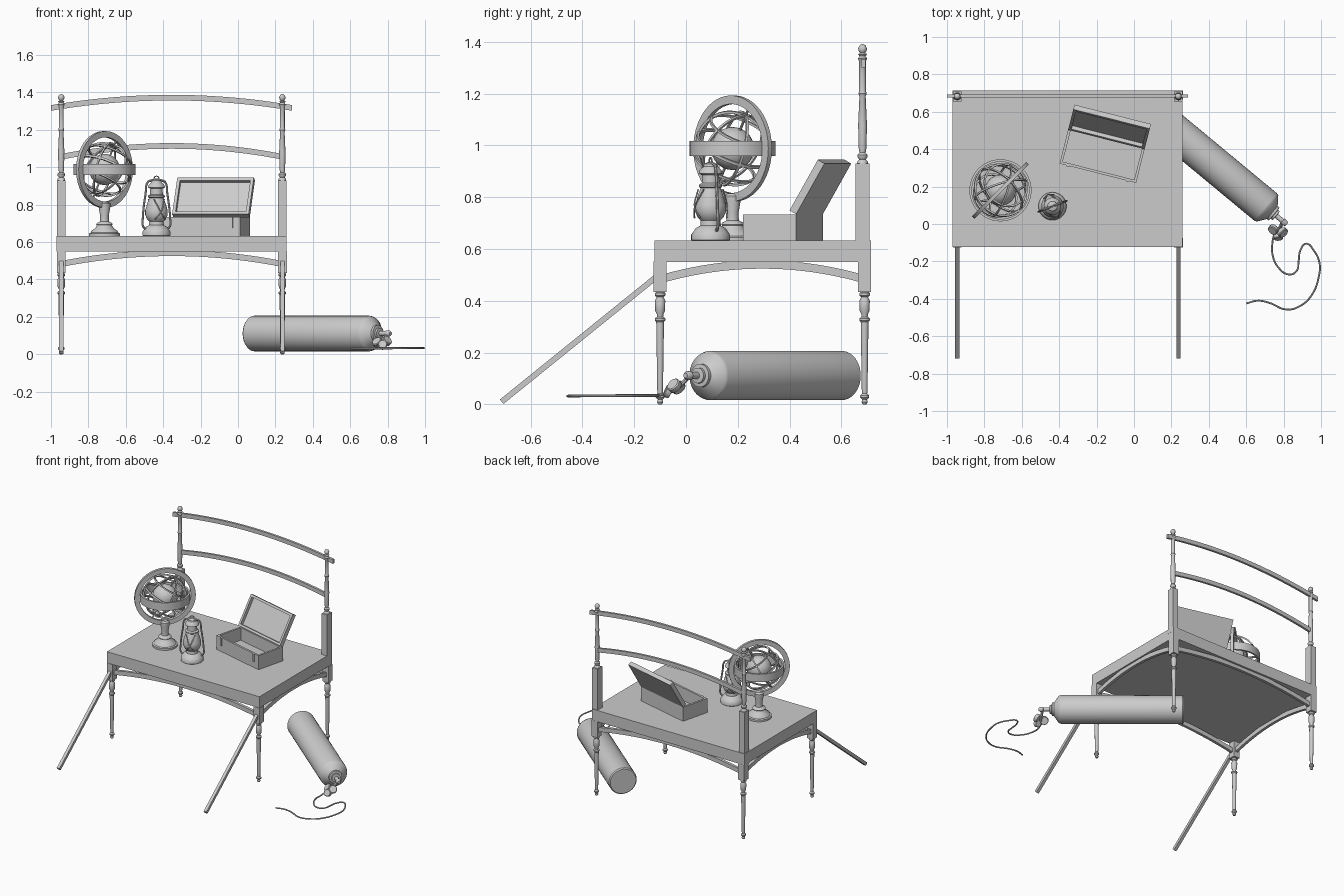
import bpy, bmesh, math
from mathutils import Vector, Matrix

if "Cube" in bpy.data.objects:
    bpy.data.objects.remove(bpy.data.objects["Cube"])


def finish(name, bm, mat=None):
    bmesh.ops.recalc_face_normals(bm, faces=bm.faces)
    me = bpy.data.meshes.new(name)
    bm.to_mesh(me)
    bm.free()
    ob = bpy.data.objects.new(name, me)
    if mat is not None:
        ob.matrix_world = mat
    bpy.context.collection.objects.link(ob)
    return ob


def box(name, lo, hi, mat=None):
    bm = bmesh.new()
    bmesh.ops.create_cube(bm, size=1)
    lo, hi = Vector(lo), Vector(hi)
    for v in bm.verts:
        v.co = (lo + hi) / 2 + v.co * (hi - lo)
    return finish(name, bm, mat)


def aim(start, direction):
    """Matrix placing local z along a direction."""
    return Matrix.Translation(start) @ Vector(direction).to_track_quat('Z', 'Y').to_matrix().to_4x4()


def lathe(name, profile, mat=None, n=24, closed=False):
    """Turn (radius, z) points; closed makes a ring section, otherwise ends are capped."""
    bm = bmesh.new()
    loops = [[bm.verts.new((r * math.cos(2 * math.pi * i / n), r * math.sin(2 * math.pi * i / n), z))
              for i in range(n)] for r, z in profile]
    for a, b in zip(loops, loops[1:] + (loops[:1] if closed else [])):
        for i in range(n):
            j = (i + 1) % n
            bm.faces.new((a[i], a[j], b[j], b[i]))
    if not closed:
        bm.faces.new(loops[0])
        bm.faces.new(loops[-1])
    return finish(name, bm, mat)


def ring(name, r_in, r_out, h, mat, n=48):
    return lathe(name, [(r_in, -h / 2), (r_out, -h / 2), (r_out, h / 2), (r_in, h / 2)], mat, n, True)


def arch(name, p, q, z_end, z_mid, height, depth, n=20):
    """Bowed rectangular bar between two plan points; z values are the bar centre."""
    bm = bmesh.new()
    p, q = Vector(p), Vector(q)
    d = (q - p).normalized()
    side = Vector((-d.y, d.x)) * depth / 2
    rows = []
    for i in range(n + 1):
        t = i / n
        c = p.lerp(q, t)
        z = z_end + (z_mid - z_end) * 4 * t * (1 - t)
        rows.append([bm.verts.new((c.x + s * side.x, c.y + s * side.y, z + k * height / 2))
                     for s, k in ((-1, -1), (1, -1), (1, 1), (-1, 1))])
    for a, b in zip(rows, rows[1:]):
        for i in range(4):
            bm.faces.new((a[i], a[(i + 1) % 4], b[(i + 1) % 4], b[i]))
    bm.faces.new(rows[0])
    bm.faces.new(rows[-1])
    return finish(name, bm)


def tube(name, pts, r, mat=None, smooth=True):
    cu = bpy.data.curves.new(name, 'CURVE')
    cu.dimensions = '3D'
    cu.bevel_depth, cu.bevel_resolution, cu.use_fill_caps = r, 2, True
    cu.resolution_u = 6
    sp = cu.splines.new('BEZIER' if smooth else 'POLY')
    points = sp.bezier_points if smooth else sp.points
    points.add(len(pts) - 1)
    for b, co in zip(points, pts):
        if smooth:
            b.co = co
            b.handle_left_type = b.handle_right_type = 'AUTO'
        else:
            b.co = (*co, 1)
    tmp = bpy.data.objects.new(name + "_curve", cu)
    bpy.context.collection.objects.link(tmp)
    me = bpy.data.meshes.new_from_object(tmp.evaluated_get(bpy.context.evaluated_depsgraph_get()))
    bpy.data.objects.remove(tmp)
    ob = bpy.data.objects.new(name, me)
    if mat is not None:
        ob.matrix_world = mat
    bpy.context.collection.objects.link(ob)


# table top
XL, XR, YF, YB = -0.945, 0.237, -0.10, 0.69
box("table_top", (-0.97, -0.122, 0.55), (0.258, 0.714, 0.632))

# turned legs with square heads
leg = [(0.007, 0), (0.012, 0.008), (0.009, 0.018), (0.017, 0.026), (0.017, 0.034), (0.01, 0.042),
       (0.011, 0.05), (0.015, 0.318), (0.02, 0.324), (0.02, 0.332), (0.012, 0.338), (0.013, 0.348),
       (0.019, 0.36), (0.02, 0.40), (0.013, 0.414), (0.02, 0.42), (0.02, 0.43), (0.012, 0.436)]
for x, sx in ((XL, "left"), (XR, "right")):
    for y, sy in ((YF, "front"), (YB, "back")):
        at = Matrix.Translation((x, y, 0))
        lathe(f"{sy}_{sx}_leg", leg, at, 16)
        box(f"{sy}_{sx}_leg_head", (-0.024, -0.025, 0.434), (0.024, 0.025, 0.551), at)

# arched aprons
for y, s in ((YF, "front"), (YB, "back")):
    arch(s + "_apron", (XL, y), (XR, y), 0.483, 0.541, 0.032, 0.02)
for x, s in ((XL, "left"), (XR, "right")):
    arch(s + "_apron", (x, YF), (x, YB), 0.483, 0.54, 0.032, 0.02)

# back posts and slanting front poles
post = [(0.02, 0.938), (0.013, 0.946), (0.02, 0.956), (0.02, 0.964), (0.012, 0.972), (0.015, 0.99),
        (0.017, 1.08), (0.012, 1.19), (0.016, 1.2), (0.013, 1.21), (0.013, 1.325), (0.018, 1.335),
        (0.012, 1.345), (0.017, 1.352), (0.01, 1.358), (0.016, 1.366), (0.017, 1.375), (0.012, 1.386),
        (0.004, 1.391)]
for x, s in ((XL, "left"), (XR, "right")):
    at = Matrix.Translation((x, 0.682, 0))
    box(s + "_post_block", (-0.022, -0.027, 0.6), (0.022, 0.027, 0.93), at)
    lathe(s + "_post", [(0.022, 0.92)] + post, at, 16)
    a, b = Vector((x, -0.105, 0.50)), Vector((x, -0.712, 0.01))
    box(s + "_pole", (-0.011, -0.011, 0), (0.011, 0.011, (b - a).length), aim(a, b - a))

# bowed back rails
arch("upper_rail", (-1.0, 0.685), (0.29, 0.685), 1.317, 1.372, 0.03, 0.016)
arch("lower_rail", (XL, 0.685), (XR, 0.685), 1.056, 1.114, 0.03, 0.016)

# armillary globe: turned stand
GX, GY, GZ = -0.714, 0.18, 0.988
lathe("globe_stand", [(0.083, 0.63), (0.083, 0.645), (0.074, 0.65), (0.07, 0.66), (0.048, 0.675), (0.04, 0.69),
                      (0.044, 0.695), (0.04, 0.702), (0.024, 0.71), (0.023, 0.74), (0.031, 0.785),
                      (0.031, 0.805), (0.02, 0.815)], Matrix.Translation((GX, GY, 0)), 32)
# globe rings and ball
C = Vector((GX, GY, GZ))
ring("globe_meridian", 0.172, 0.205, 0.02, aim(C, (1, -1, 0)))
ring("globe_horizon", 0.153, 0.166, 0.058, Matrix.Translation(C))
bm = bmesh.new()
bmesh.ops.create_uvsphere(bm, u_segments=32, v_segments=16, radius=0.083)
finish("globe_ball", bm, Matrix.Translation(C))
axis = Vector((0.35, 0.35, 0.87)).normalized()
tube("globe_axis", [C - axis * 0.175, C + axis * 0.175], 0.005, smooth=False)
frame = aim(C, axis)
for i in range(3):
    ring(f"globe_hoop_{i}", 0.14, 0.15, 0.009,
         frame @ Matrix.Rotation(i * math.pi / 3, 4, 'Z') @ Matrix.Rotation(math.pi / 2, 4, 'X'))
ring("globe_equator", 0.14, 0.15, 0.012, frame)
for h in (-0.08, 0.08):
    ring("globe_tropic", 0.115, 0.125, 0.009, frame @ Matrix.Translation((0, 0, h)))

# lantern body, side tubes and handle
L = Matrix.Translation((-0.436, 0.095, 0)) @ Matrix.Rotation(math.radians(21), 4, 'Z')
lathe("lantern_body", [(0.068, 0.63), (0.075, 0.635), (0.075, 0.655), (0.068, 0.665), (0.058, 0.68), (0.04, 0.69),
                       (0.038, 0.71), (0.05, 0.722), (0.06, 0.745), (0.06, 0.77), (0.048, 0.81), (0.038, 0.835),
                       (0.045, 0.84), (0.045, 0.848), (0.034, 0.855), (0.033, 0.885), (0.046, 0.892),
                       (0.042, 0.905), (0.028, 0.918), (0.026, 0.928), (0.01, 0.935)], L, 32)
tube("lantern_frame", [(-0.055, 0, 0.665), (-0.077, 0, 0.685), (-0.078, 0, 0.73), (-0.062, 0, 0.86),
                       (-0.05, 0, 0.92), (-0.035, 0, 0.928), (0.035, 0, 0.928), (0.05, 0, 0.92),
                       (0.062, 0, 0.86), (0.078, 0, 0.73), (0.077, 0, 0.685), (0.055, 0, 0.665)], 0.006, L)
ring("lantern_loop", 0.012, 0.017, 0.005, L @ aim((0, 0, 0.938), (0, 1, 0)), 16)
for s in (-1, 1):
    tube("lantern_guard", [(s * 0.03, -0.055, 0.72), (0, -0.066, 0.76), (-s * 0.03, -0.04, 0.83)], 0.003, L)
    tube("lantern_guard", [(s * 0.03, 0.055, 0.72), (0, 0.066, 0.76), (-s * 0.03, 0.04, 0.83)], 0.003, L)

# open box: floor, walls, latches
W, D, H, T = 0.422, 0.212, 0.103, 0.014
B = Matrix.Translation((-0.398, 0.323, 0.631)) @ Matrix.Rotation(math.radians(-14.2), 4, 'Z')
box("box_floor", (0, 0, 0), (W, D, 0.012), B)
for nm, y in (("front", 0), ("back", D - T)):
    box(f"box_{nm}_wall", (0, y, 0), (W, y + T, H), B)
for nm, x in (("left", 0), ("right", W - T)):
    box(f"box_{nm}_wall", (x, T, 0), (x + T, D - T, H), B)
for x in (0.04, W - 0.055):
    box("box_latch", (x, -0.006, 0.045), (x + 0.015, 0, H), B)

# tilted framed lid, local z runs up the lid
LID = B @ Matrix.Translation((0, D, H)) @ Matrix.Rotation(math.radians(-30), 4, 'X')
LH, LT, E = 0.226, 0.03, 0.017
box("lid_panel", (E, -0.008, E), (W - E, 0, LH - E), LID)
for lo, hi in (((0, 0), (W, E)), ((0, LH - E), (W, LH)), ((0, E), (E, LH - E)), ((W - E, E), (W, LH - E))):
    box("lid_frame", (lo[0], -LT, lo[1]), (hi[0], 0, hi[1]), LID)

# gas cylinder lying on its side
A = aim((0.081, 0.607, 0.111), (0.77, -0.638, 0))
lathe("gas_cylinder", [(0.088, 0), (0.095, 0.008), (0.095, 0.808), (0.09, 0.822), (0.045, 0.855)], A, 40)
lathe("cylinder_collar", [(0.045, 0.845), (0.045, 0.868), (0.03, 0.87), (0.03, 0.882), (0.016, 0.884)], A, 24)
lathe("cylinder_valve", [(0.013, 0.88), (0.013, 0.925), (0.017, 0.927), (0.017, 0.945), (0.01, 0.955)], A, 16)

# regulator with gauges
tube("regulator_arm", [(0.795, 0.015, 0.111), (0.785, -0.01, 0.085), (0.768, -0.04, 0.058)], 0.009)
for p, d, r in (((0.745, -0.03, 0.065), (-0.5, -0.6, 0.7), 0.028), ((0.795, -0.045, 0.072), (0.6, -0.6, 0.6), 0.028),
                ((0.772, -0.07, 0.05), (0.1, -0.9, 0.4), 0.025)):
    lathe("gauge", [(r * 0.9, -0.012), (r, -0.008), (r, 0.008), (r * 0.85, 0.012)], aim(p, d), 20)

# winding hose
path = [(0.75, -0.05), (0.74, -0.10), (0.74, -0.16), (0.77, -0.23), (0.83, -0.27), (0.87, -0.25), (0.88, -0.20),
        (0.89, -0.14), (0.92, -0.105), (0.96, -0.14), (0.992, -0.21), (0.99, -0.27), (0.95, -0.38), (0.885, -0.44),
        (0.815, -0.457), (0.72, -0.42), (0.66, -0.41), (0.60, -0.425)]
tube("hose", [(x, y, 0.05 if i == 0 else 0.036 - 0.0003 * i) for i, (x, y) in enumerate(path)], 0.005)

# smooth turned parts, keep sharp edges
bpy.ops.object.select_all(action='SELECT')
bpy.context.view_layer.objects.active = bpy.data.objects["table_top"]
bpy.ops.object.shade_smooth_by_angle(angle=math.radians(35))
